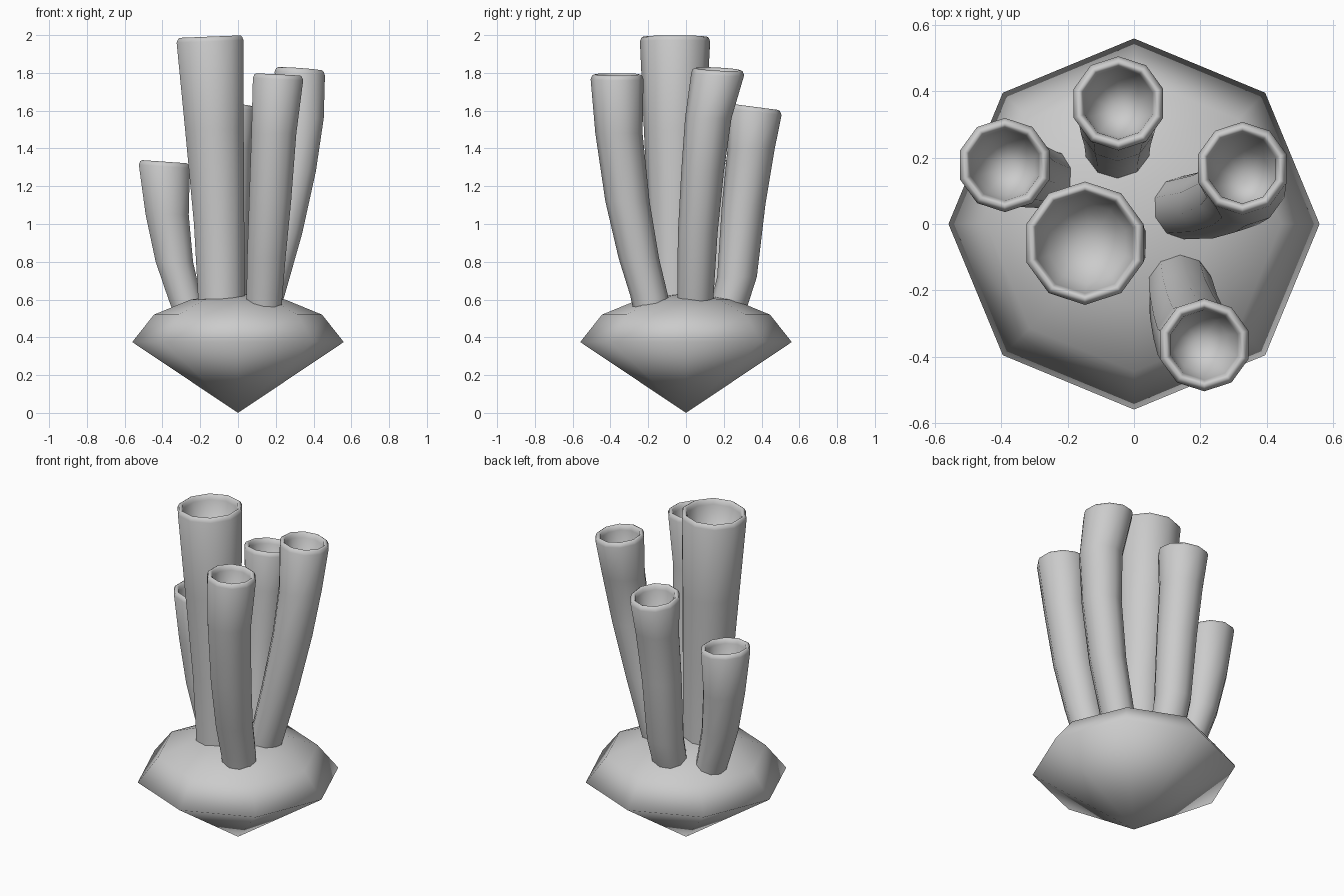
import bpy, bmesh
from math import cos, sin, pi

if "Cube" in bpy.data.objects:
    bpy.data.objects.remove(bpy.data.objects["Cube"])


def loft(name, rings, sides, start_tip=None, end_tip=None, turn=0.0):
    """Skin rings (cx, cy, z, radius, slope_x, slope_y) into one smooth mesh."""
    bm = bmesh.new()
    loops = []
    for cx, cy, z, r, sx, sy in rings:
        loop = []
        for i in range(sides):
            a = 2 * pi * i / sides + turn
            dx, dy = r * cos(a), r * sin(a)
            loop.append(bm.verts.new((cx + dx, cy + dy, z + sx * dx + sy * dy)))
        loops.append(loop)
    for lo, hi in zip(loops, loops[1:]):
        for i in range(sides):
            j = (i + 1) % sides
            bm.faces.new((lo[i], lo[j], hi[j], hi[i]))
    for tip, loop, flip in ((start_tip, loops[0], True), (end_tip, loops[-1], False)):
        if tip is None:
            continue
        t = bm.verts.new(tip)
        for i in range(sides):
            j = (i + 1) % sides
            bm.faces.new((loop[j], loop[i], t) if flip else (loop[i], loop[j], t))
    for f in bm.faces:
        f.smooth = True
    me = bpy.data.meshes.new(name)
    bm.to_mesh(me)
    bm.free()
    ob = bpy.data.objects.new(name, me)
    bpy.context.collection.objects.link(ob)
    return ob


def tube(name, path, slope=(0, 0), sides=10):
    """Bent flaring tube with a rounded lip and a hollow mouth."""
    sx, sy = slope
    rings = [(x, y, z, r, 0, 0) for x, y, z, r in path[:-1]]
    x, y, z, r = path[-1]
    # lip and bowl: radius inset, drop below the rim
    for inset, drop in ((0, .025), (.008, .006), (.018, 0), (.028, .008), (.034, .03)):
        rings.append((x, y, z - drop, r - inset, sx, sy))
    px, py, pz, _ = path[-2]

    def along(d):
        f = d / (z - pz)
        return x + (px - x) * f, y + (py - y) * f, z - d
    rings.append((*along(.15), (r - .034) * .8, sx, sy))
    return loft(name, rings, sides, end_tip=along(.22), turn=pi / sides)


# faceted octagonal rock base
loft("base", [(0, 0, .375, .56, 0, 0), (0, 0, .52, .445, 0, 0), (0, 0, .60, .25, 0, 0)],
     8, start_tip=(0, 0, 0), end_tip=(0, 0, .635))

# tubes growing from the base: x, y, z, radius along each path
tube("tall_tube", [(-.085, -.06, .50, .13), (-.09, -.06, .65, .13), (-.10, -.06, 1.0, .14),
                   (-.125, -.06, 1.5, .163), (-.148, -.058, 1.992, .186)], (.04, 0))
tube("front_tube", [(.135, -.17, .48, .095), (.14, -.195, .62, .1), (.15, -.25, .82, .107),
                    (.17, -.31, 1.12, .117), (.19, -.355, 1.48, .125),
                    (.212, -.365, 1.792, .14)], (-.05, 0))
tube("left_tube", [(-.23, .13, .46, .09), (-.28, .14, .60, .092), (-.337, .155, .8, .104),
                   (-.375, .17, 1.05, .12), (-.39, .178, 1.33, .142)], (-.07, 0))
tube("back_tube", [(-.05, .20, .47, .095), (-.05, .23, .58, .1), (-.05, .27, .72, .105),
                   (-.05, .305, 1.1, .115), (-.048, .345, 1.4, .125),
                   (-.047, .364, 1.62, .142)], (0, -.13))
tube("right_tube", [(.11, .045, .48, .092), (.155, .05, .62, .096), (.24, .062, .95, .105),
                    (.305, .088, 1.28, .113), (.337, .118, 1.56, .123),
                    (.327, .168, 1.82, .14)], (-.07, -.05))
